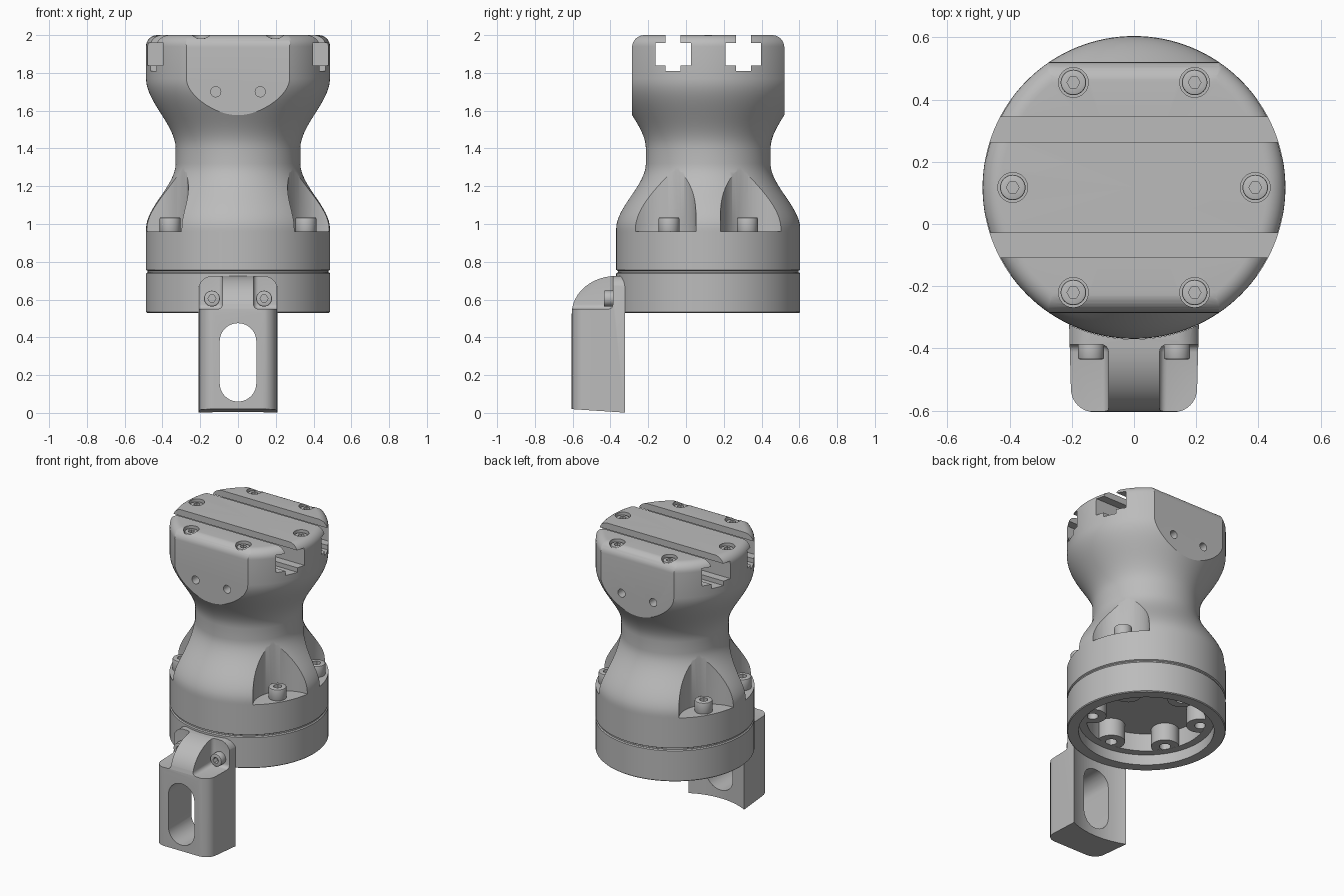
import bpy, bmesh
from math import sin, cos, pi, radians
from mathutils import Vector

if "Cube" in bpy.data.objects:
    bpy.data.objects.remove(bpy.data.objects["Cube"])

CY = 0.1175      # y of the main axis
R = 0.487        # outer radius

grey = bpy.data.materials.new("machined_grey")
grey.use_nodes = True
colour = (0.5, 0.5, 0.5, 1)
grey.diffuse_color = colour
grey.node_tree.nodes["Principled BSDF"].inputs["Base Color"].default_value = colour


def finish(bm, name):
    bmesh.ops.remove_doubles(bm, verts=bm.verts, dist=1e-5)
    bmesh.ops.recalc_face_normals(bm, faces=bm.faces)
    mesh = bpy.data.meshes.new(name)
    bm.to_mesh(mesh)
    bm.free()
    mesh.materials.append(grey)
    ob = bpy.data.objects.new(name, mesh)
    bpy.context.collection.objects.link(ob)
    return ob


def arc(cu, cv, ru, rv, a0, a1, n=12):
    angles = [radians(a0 + (a1 - a0) * i / n) for i in range(n + 1)]
    return [(cu + ru * cos(a), cv + rv * sin(a)) for a in angles]


def prism(name, pts, axis, lo, hi):
    """Extrude a 2D outline along an axis."""
    place = {"x": lambda u, v, w: (w, u, v),
             "y": lambda u, v, w: (u, w, v),
             "z": lambda u, v, w: (u, v, w)}[axis]
    bm = bmesh.new()
    face = bm.faces.new([bm.verts.new(place(u, v, lo)) for u, v in pts])
    ext = bmesh.ops.extrude_face_region(bm, geom=[face])
    verts = [g for g in ext["geom"] if isinstance(g, bmesh.types.BMVert)]
    bmesh.ops.translate(bm, verts=verts, vec=Vector(place(0, 0, hi - lo)))
    return finish(bm, name)


def cylinder(name, u, v, r, axis, lo, hi, sides=32):
    return prism(name, arc(u, v, r, r, 0, 360, sides)[:-1], axis, lo, hi)


def box(name, a, b):
    pts = [(a[0], a[1]), (b[0], a[1]), (b[0], b[1]), (a[0], b[1])]
    return prism(name, pts, "z", a[2], b[2])


def lathe(name, profile, steps=128):
    bm = bmesh.new()
    verts = [bm.verts.new((r, CY, z)) for r, z in profile]
    edges = [bm.edges.new(p) for p in zip(verts, verts[1:])]
    bmesh.ops.spin(bm, geom=verts + edges, cent=(0, CY, 0), axis=(0, 0, 1),
                   angle=2 * pi, steps=steps)
    return finish(bm, name)


def bake(ob):
    dg = bpy.context.evaluated_depsgraph_get()
    old, ob.data = ob.data, bpy.data.meshes.new_from_object(ob.evaluated_get(dg))
    ob.modifiers.clear()
    bpy.data.meshes.remove(old)


def combine(ob, cutters, operation="DIFFERENCE"):
    for c in cutters:
        mod = ob.modifiers.new("bool", "BOOLEAN")
        mod.operation, mod.solver, mod.object = operation, "EXACT", c
        bake(ob)
        bpy.data.objects.remove(c)


def bevel(ob, width, segments=3, angle=35):
    mod = ob.modifiers.new("bevel", "BEVEL")
    mod.width, mod.segments = width, segments
    mod.limit_method, mod.angle_limit = "ANGLE", radians(angle)
    bake(ob)


def screw(name, u, v, r, axis, lo, hi, socket):
    """Cap screw head with a hexagon socket at the end given by socket."""
    ob = cylinder(name, u, v, r, axis, lo, hi)
    bevel(ob, r * 0.12, 2)
    depth = (hi - lo) * 0.6
    ends = (hi - depth, hi + 0.1) if socket > 0 else (lo - 0.1, lo + depth)
    combine(ob, [cylinder("hex", u, v, r * 0.5, axis, *ends, sides=6)])


def ease(r0, z0, r1, z1, n=16):
    ts = [i / n for i in range(n + 1)]
    return [(r0 + (r1 - r0) * t * t * (3 - 2 * t), z0 + (z1 - z0) * t) for t in ts]


# Main body: waisted turned shape
profile = [(0, 0.74), (0.478, 0.74), (0.478, 0.752), (R, 0.757), (R, 0.96)]
profile += ease(R, 0.975, 0.33, 1.32) + ease(0.33, 1.40, R, 1.77)
profile += arc(R - 0.06, 1.94, 0.06, 0.06, 0, 90, 8) + [(0, 2.0)]
body = lathe("body", profile)

# Flats on the front and back of the head, with rounded top edges
half = [(0.7, 0.5), (0.7, 1.43), (0.403, 1.43)]
half += arc(0.338, 1.935, 0.065, 0.065, 0, 90, 8)
outline = [(CY + y, z) for y, z in half] + [(CY - y, z) for y, z in reversed(half)]
combine(body, [prism("flats", outline, "x", -1, 1)], "INTERSECT")

# Two T-shaped slots across the head
tee = [(0.04, 2.1), (0.04, 1.957), (0.094, 1.957), (0.094, 1.84),
       (0.04, 1.84), (0.04, 1.81)]
for side in (-1, 1):
    c = CY + side * 0.186
    pts = [(c + y, z) for y, z in tee] + [(c - y, z) for y, z in reversed(tee)]
    combine(body, [prism("slot", pts, "x", -1, 1)])

# Counterbored screws on top of the head
for i in range(6):
    a = radians(60 * i)
    x, y = 0.39 * cos(a), CY + 0.39 * sin(a)
    combine(body, [cylinder("bore", x, y, 0.048, "z", 1.945, 2.1)])
    screw(f"top_screw_{i + 1}", x, y, 0.041, "z", 1.94, 1.985, 1)

# Small holes in the head flats
for x in (-0.118, 0.118):
    for y in (CY - 0.403, CY + 0.403):
        combine(body, [cylinder("hole", x, 1.70, 0.027, "y", y - 0.06, y + 0.06, 24)])

# Scooped pockets with flange screws
flange = (30, 150, 210, 330)
for i, deg in enumerate(flange):
    c, s = cos(radians(deg)), sin(radians(deg))
    combine(body, [cylinder("pocket", 0.54 * c, CY + 0.54 * s, 0.205, "z", 0.96, 1.4, 64)])
    screw(f"flange_screw_{i + 1}", 0.415 * c, CY + 0.415 * s, 0.055, "z", 0.955, 1.035, 1)

# Lower ring, hollow underneath with a stepped ledge
ring = lathe("lower_ring", [(0, 0.53), (R - 0.005, 0.53), (R, 0.535), (R, 0.738),
                            (R - 0.006, 0.744), (0, 0.744)])
combine(ring, [cylinder("recess", 0, CY, 0.415, "z", 0.4, 0.60, 128),
               cylinder("cavity", 0, CY, 0.365, "z", 0.4, 0.72, 128)])

# Drilled bosses inside the ring
for i, deg in enumerate(flange + (90, 270)):
    a = radians(deg)
    x, y = 0.335 * cos(a), CY + 0.335 * sin(a)
    boss = cylinder(f"boss_{i + 1}", x, y, 0.085, "z", 0.601, 0.73)
    drill = [cylinder("drill", x, y, 0.035, "z", 0.5, 0.68, 24)]
    combine(boss, drill)

# Front bracket: side profile trimmed by its plan and front outlines
side_pts = [(-0.3, 0), (-0.605, 0.02)] + arc(-0.37, 0.525, 0.235, 0.2, 180, 90) + [(-0.3, 0.725)]
bracket = prism("bracket", side_pts, "x", -0.4, 0.4)
plan = [(0.212, -0.2)] + arc(0.128, -0.53, 0.075, 0.075, 0, -90, 8)
plan += [(-x, y) for x, y in reversed(plan)]
face = [(0.212, -0.1)] + arc(0.132, 0.646, 0.08, 0.08, 0, 90, 8)
face += [(-x, z) for x, z in reversed(face)]
combine(bracket, [prism("plan", plan, "z", -1, 1), prism("face", face, "y", -1, 0)], "INTERSECT")
for lo, hi in ((-0.4, -0.082), (0.082, 0.4)):
    notch = box("notch", (lo, -0.9, 0.55), (hi, -0.387, 0.95))
    bevel(notch, 0.025, 4)
    combine(bracket, [notch])
stadium = arc(0, 0.378, 0.097, 0.097, 0, 180, 20) + arc(0, 0.157, 0.097, 0.097, 180, 360, 20)
combine(bracket, [prism("window", stadium, "y", -1, 0),
                  cylinder("saddle", 0, CY, R + 0.001, "z", -1, 2, 128)])

# Bracket screws
for i, x in enumerate((-0.138, 0.138)):
    screw(f"bracket_screw_{i + 1}", x, 0.605, 0.042, "y", -0.435, -0.375, -1)

# Smooth shading with sharp edges kept
for ob in bpy.context.collection.objects:
    if ob.type == "MESH":
        bpy.ops.object.select_all(action="DESELECT")
        ob.select_set(True)
        bpy.context.view_layer.objects.active = ob
        bpy.ops.object.shade_smooth_by_angle(angle=radians(30))
